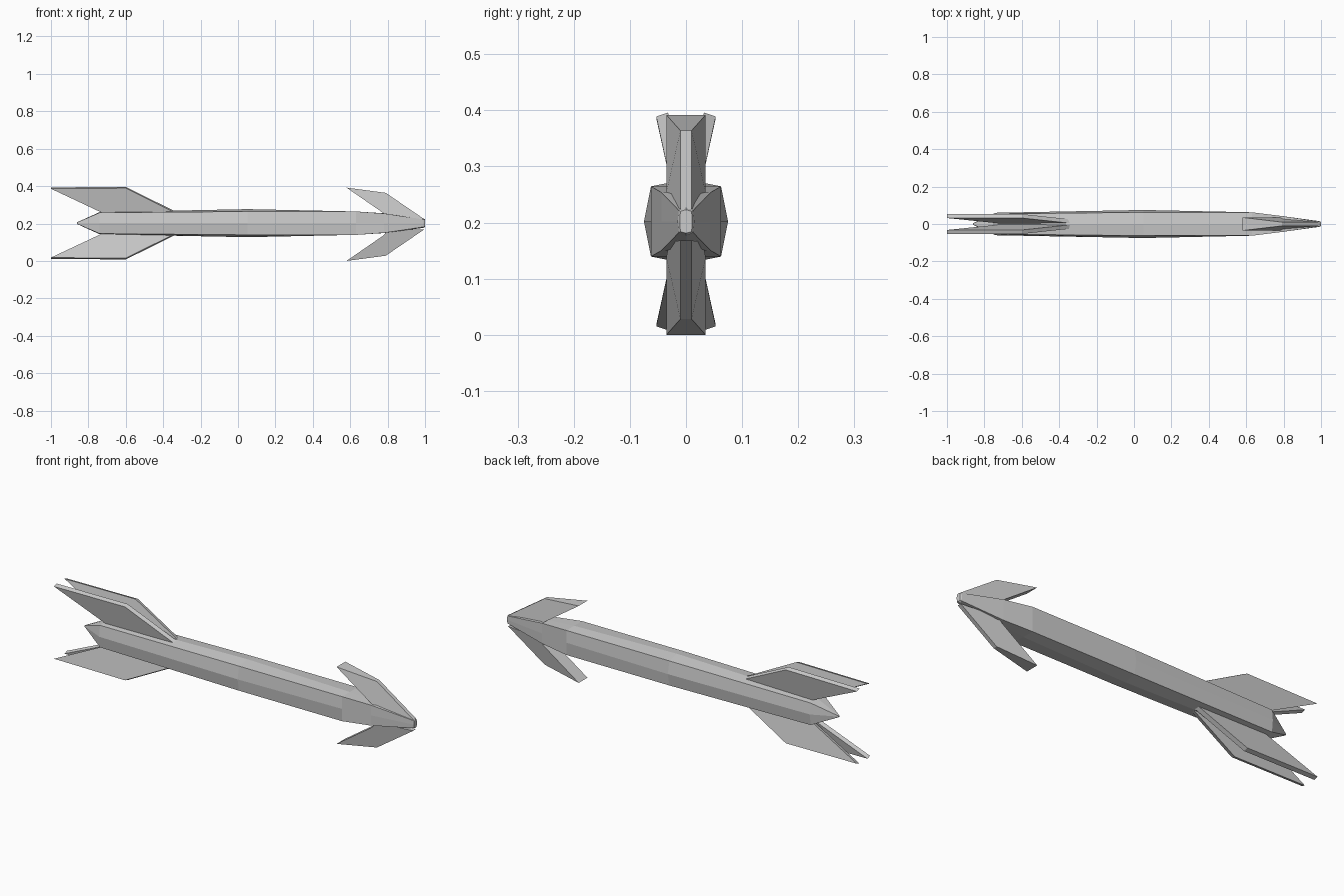
import bpy, bmesh

if "Cube" in bpy.data.objects:
    bpy.data.objects.remove(bpy.data.objects["Cube"])

ZC = 0.202   # shaft axis height
ZB = 0.196   # barb mirror height


def make(name, verts, faces):
    bm = bmesh.new()
    vs = [bm.verts.new(v) for v in verts]
    for f in faces:
        bm.faces.new([vs[i] for i in f])
    bmesh.ops.recalc_face_normals(bm, faces=bm.faces)
    me = bpy.data.meshes.new(name)
    bm.to_mesh(me)
    bm.free()
    ob = bpy.data.objects.new(name, me)
    bpy.context.collection.objects.link(ob)
    return ob


def loft(name, rings):
    n = len(rings[0])
    verts = [v for r in rings for v in r]
    faces = [list(range(n)), list(range(len(verts) - n, len(verts)))]
    for k in range(len(rings) - 1):
        for i in range(n):
            j = (i + 1) % n
            faces.append([k * n + i, k * n + j, (k + 1) * n + j, (k + 1) * n + i])
    return make(name, verts, faces)


# Shaft: eight-sided sections (x, corner y, corner z, mid y, mid z)
def section(x, cy, cz, my, mz):
    pts = [(my, 0), (cy, cz), (0, mz), (-cy, cz),
           (-my, 0), (-cy, -cz), (0, -mz), (cy, -cz)]
    return [(x, y, ZC + z) for y, z in pts]


loft("shaft", [section(*s) for s in [
    (-0.862, 0.003, 0.003, 0.004, 0.004),
    (-0.74, 0.054, 0.056, 0.060, 0.059),
    (0.05, 0.0625, 0.0625, 0.075, 0.075),
    (0.63, 0.0625, 0.0625, 0.0625, 0.0625),
    (0.78, 0.044, 0.052, 0.044, 0.053),
    (0.992, 0.013, 0.020, 0.015, 0.025),
    (1.0, 0.010, 0.018, 0.011, 0.021)]])

# Head barbs: sharp leading ridge, wide trailing edge
barb = [(0.995, 0.028, 0.010), (0.79, 0.168, 0.010),
        (0.58, 0.196, 0.035), (0.78, 0.058, 0.035), (0.80, 0.03, 0.03)]
for name, s in (("upper_barb", 1), ("lower_barb", -1)):
    loft(name, [[(x, side * y, ZB + s * z) for x, z, y in barb] for side in (1, -1)])

# Tail fins: two splayed plates above and two below
fin = [(-0.31, 0.043, 0.022), (-0.60, 0.187, 0.053),
       (-1.0, 0.184, 0.053), (-0.70, 0.043, 0.022)]
for vname, s in (("upper", 1), ("lower", -1)):
    for hname, side in (("back", 1), ("front", -1)):
        outer = [(x, side * y, ZC + s * z) for x, z, y in fin]
        inner = [(x, side * (y - 0.021), ZC + s * (z + 0.007)) for x, z, y in fin]
        loft(f"{vname}_{hname}_fin", [outer, inner])
